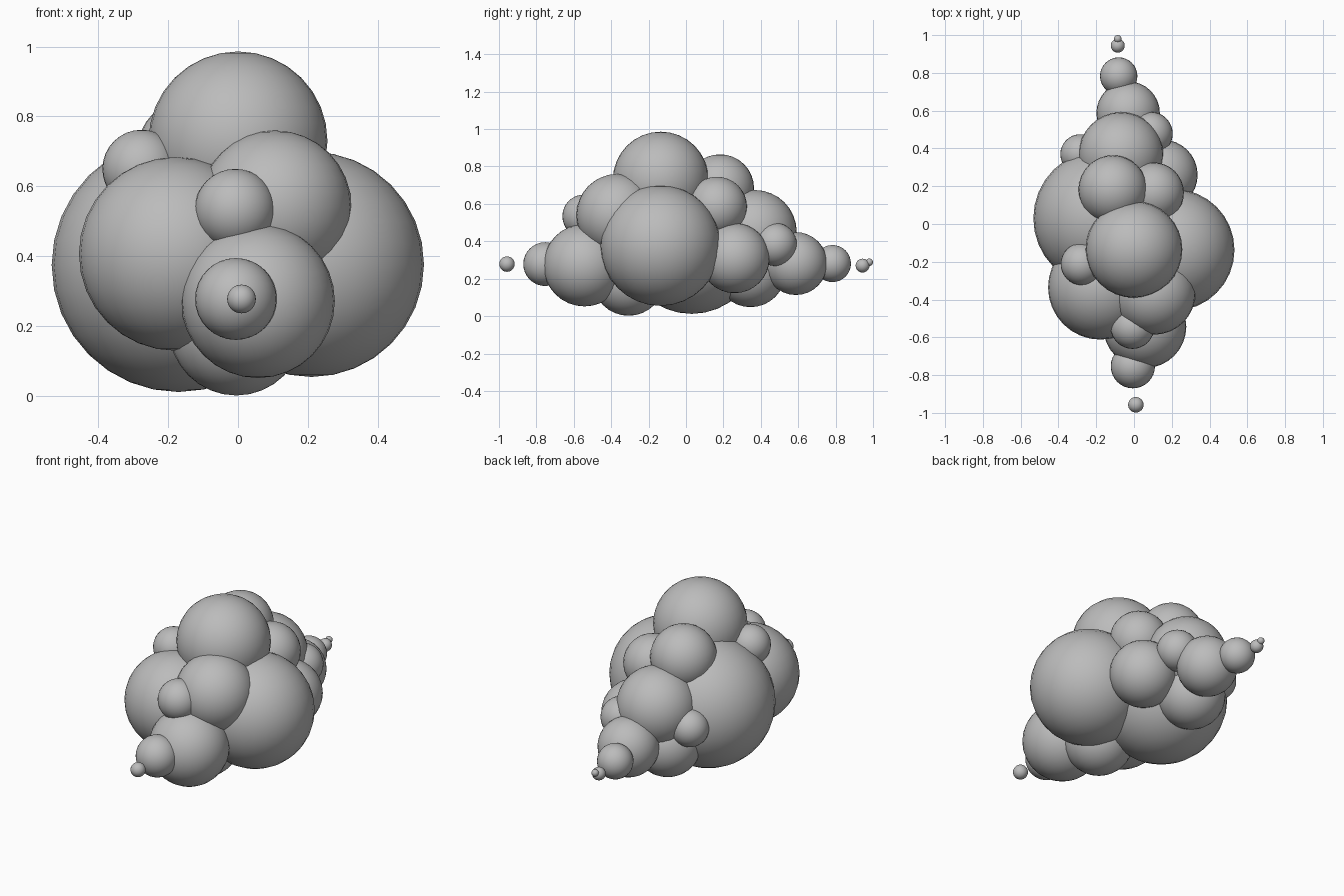
import bpy

grey = bpy.data.materials.new("cloud_grey")
grey.diffuse_color = (0.5, 0.5, 0.5, 1)


def puff(name, x, y, z, r):
    """One smooth round puff of the cloud."""
    bpy.ops.mesh.primitive_uv_sphere_add(segments=32, ring_count=16, radius=r, location=(x, y, z))
    ob = bpy.context.object
    ob.name = name
    ob.data.materials.append(grey)
    bpy.ops.object.shade_smooth()


# main body
puff("crown_puff", 0, -0.135, 0.73, 0.256)
puff("right_body_puff", 0.21, -0.137, 0.377, 0.322)
puff("left_body_puff", -0.17, 0.03, 0.375, 0.363)
puff("front_left_puff", -0.178, -0.335, 0.407, 0.277)
puff("front_upper_puff", 0.106, -0.367, 0.541, 0.219)
puff("front_base_puff", -0.005, -0.307, 0.195, 0.193)
puff("left_small_puff", -0.276, -0.212, 0.65, 0.112)

# front tail
puff("front_small_puff", -0.008, -0.545, 0.534, 0.116)
puff("front_lower_puff", 0.057, -0.543, 0.272, 0.22)
puff("front_tail_puff", -0.006, -0.753, 0.278, 0.117)
puff("front_tip_puff", 0.01, -0.957, 0.278, 0.041)

# back slope
puff("back_top_puff", -0.112, 0.182, 0.683, 0.182)
puff("back_right_upper_puff", 0.103, 0.165, 0.584, 0.161)
puff("back_right_lower_puff", 0.15, 0.26, 0.31, 0.187)
puff("back_middle_puff", -0.069, 0.368, 0.45, 0.224)
puff("back_left_small_puff", -0.285, 0.37, 0.377, 0.105)
puff("back_base_puff", -0.12, 0.345, 0.236, 0.188)

# back tail
puff("back_lower_puff", -0.031, 0.587, 0.281, 0.168)
puff("back_right_small_puff", 0.09, 0.478, 0.383, 0.115)
puff("back_tail_puff", -0.081, 0.783, 0.281, 0.099)
puff("back_tip_puff", -0.086, 0.944, 0.27, 0.037)
puff("back_speck_puff", -0.086, 0.98, 0.288, 0.02)
